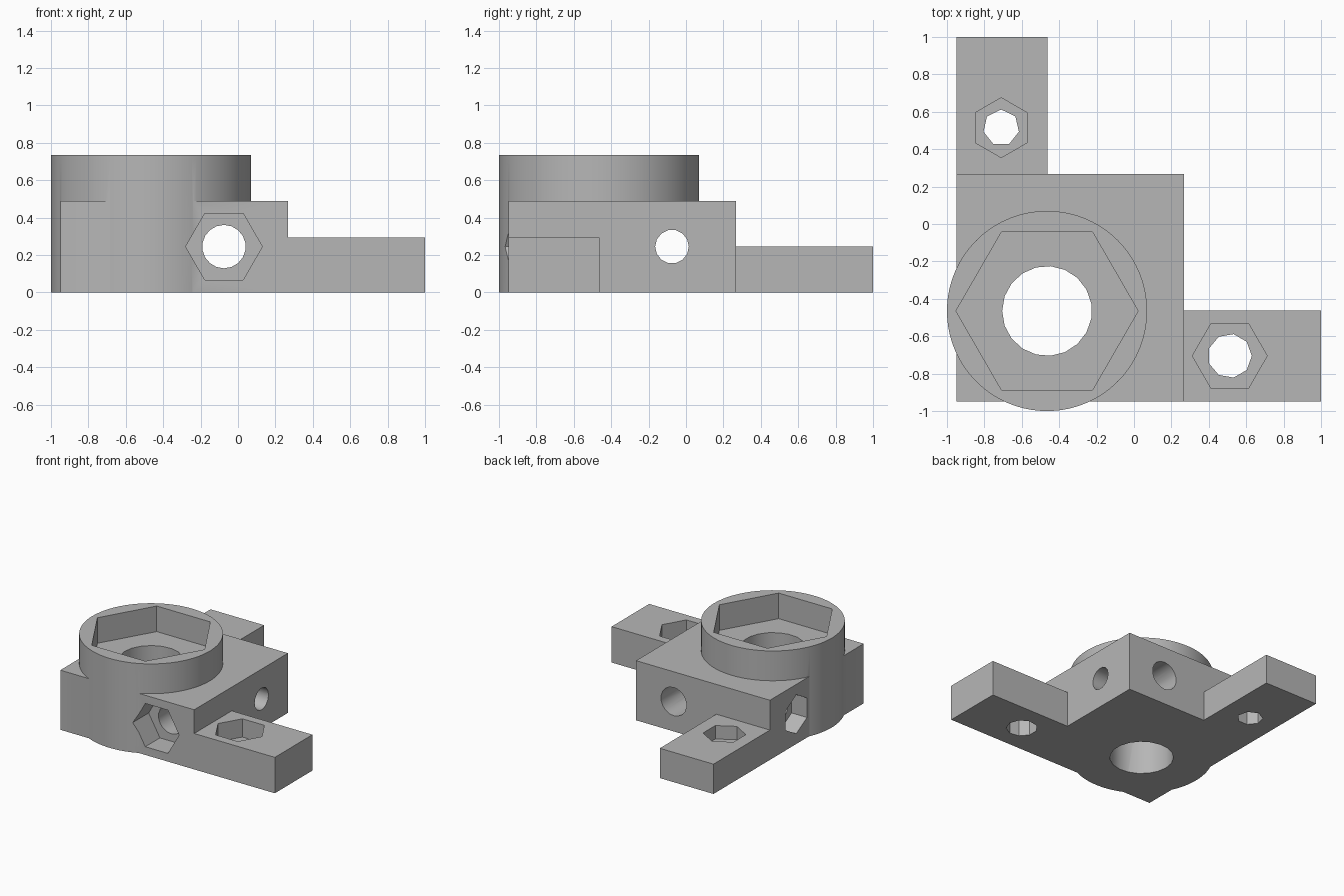
import bpy
import math
from mathutils import Matrix

cube = bpy.data.objects.get("Cube")
if cube:
    bpy.data.objects.remove(cube, do_unlink=True)

grey = bpy.data.materials.new("light_grey")
grey.use_nodes = True
COLOUR = (0.47, 0.47, 0.47, 1)
grey.diffuse_color = COLOUR
grey.node_tree.nodes["Principled BSDF"].inputs["Base Color"].default_value = COLOUR


def box(name, low, high):
    """Box between two opposite corners."""
    bpy.ops.mesh.primitive_cube_add(size=1)
    ob = bpy.context.object
    ob.name = name
    size = [b - a for a, b in zip(low, high)]
    middle = [(a + b) / 2 for a, b in zip(low, high)]
    ob.data.transform(Matrix.Translation(middle) @ Matrix.Diagonal((*size, 1)))
    ob.data.materials.append(grey)
    return ob


def prism(name, axis, centre, radius, start, end, sides, first=0):
    """Regular prism along an axis; first is the angle of one corner in degrees."""
    bpy.ops.mesh.primitive_cylinder_add(vertices=sides, radius=radius, depth=end - start)
    ob = bpy.context.object
    ob.name = name
    # primitive corners begin on +y, so turn them to begin on +x
    spin = Matrix.Rotation(math.radians(first - 90), 4, 'Z')
    mid = (start + end) / 2
    a, b = centre
    if axis == 'Z':
        place = Matrix.Translation((a, b, mid))
    elif axis == 'Y':
        place = Matrix.Translation((a, mid, b)) @ Matrix.Rotation(math.pi / 2, 4, 'X')
    else:
        turn = Matrix.Rotation(math.pi / 2, 4, 'Z') @ Matrix.Rotation(math.pi / 2, 4, 'X')
        place = Matrix.Translation((mid, a, b)) @ turn
    ob.data.transform(place @ spin)
    ob.data.materials.append(grey)
    return ob


def combine(target, tool, operation):
    """Apply one boolean and discard the tool."""
    tool.hide_render = True
    mod = target.modifiers.new(operation.lower(), 'BOOLEAN')
    mod.operation = operation
    mod.solver = 'EXACT'
    mod.object = tool
    bpy.ops.object.select_all(action='DESELECT')
    bpy.context.view_layer.objects.active = target
    target.select_set(True)
    bpy.ops.object.modifier_apply(modifier=mod.name)
    bpy.data.objects.remove(tool, do_unlink=True)


LOW, HIGH = -0.95, 0.267      # block extents in x and y
INNER = -0.462                # inner side of both arms
BOSS = (-0.465, -0.465)
CROSS = (-0.075, 0.245)       # offset and height of the cross holes

# Solid parts: block, round boss and two mounting arms
body = box("bracket_body", (LOW, LOW, 0), (HIGH, HIGH, 0.49))
solids = [
    box("right_arm", (HIGH, LOW, 0), (1, INNER, 0.295)),
    box("back_arm", (LOW, HIGH, 0), (INNER, 1, 0.245)),
    prism("round_boss", 'Z', BOSS, 0.535, 0, 0.735, 120),
]
for part in solids:
    combine(body, part, 'UNION')

# Holes with hexagonal nut pockets: bore, two arm holes, two cross holes
cutters = [
    prism("main_bore", 'Z', BOSS, 0.24, -0.1, 0.9, 19, 180),
    prism("main_pocket", 'Z', BOSS, 0.487, 0.525, 0.9, 6),
    prism("right_arm_hole", 'Z', (0.512, -0.705), 0.118, -0.1, 0.4, 9),
    prism("right_arm_pocket", 'Z', (0.512, -0.705), 0.2, 0.145, 0.4, 6),
    prism("back_arm_hole", 'Z', (-0.71, 0.515), 0.097, -0.1, 0.4, 7, 90),
    prism("back_arm_pocket", 'Z', (-0.71, 0.515), 0.16, 0.135, 0.4, 6, 90),
    prism("front_hole", 'Y', CROSS, 0.116, -1.1, 0.5, 18, 10),
    prism("front_pocket", 'Y', CROSS, 0.205, -1.1, LOW + 0.19, 6),
    prism("side_hole", 'X', CROSS, 0.09, -1.1, 0.5, 14),
    prism("side_pocket", 'X', CROSS, 0.16, -1.1, LOW + 0.14, 6, 90),
]
for cutter in cutters:
    combine(body, cutter, 'DIFFERENCE')

# Smooth the round walls, keep the flat faces crisp
bpy.ops.object.select_all(action='DESELECT')
bpy.context.view_layer.objects.active = body
body.select_set(True)
bpy.ops.object.shade_smooth_by_angle(angle=math.radians(30))
